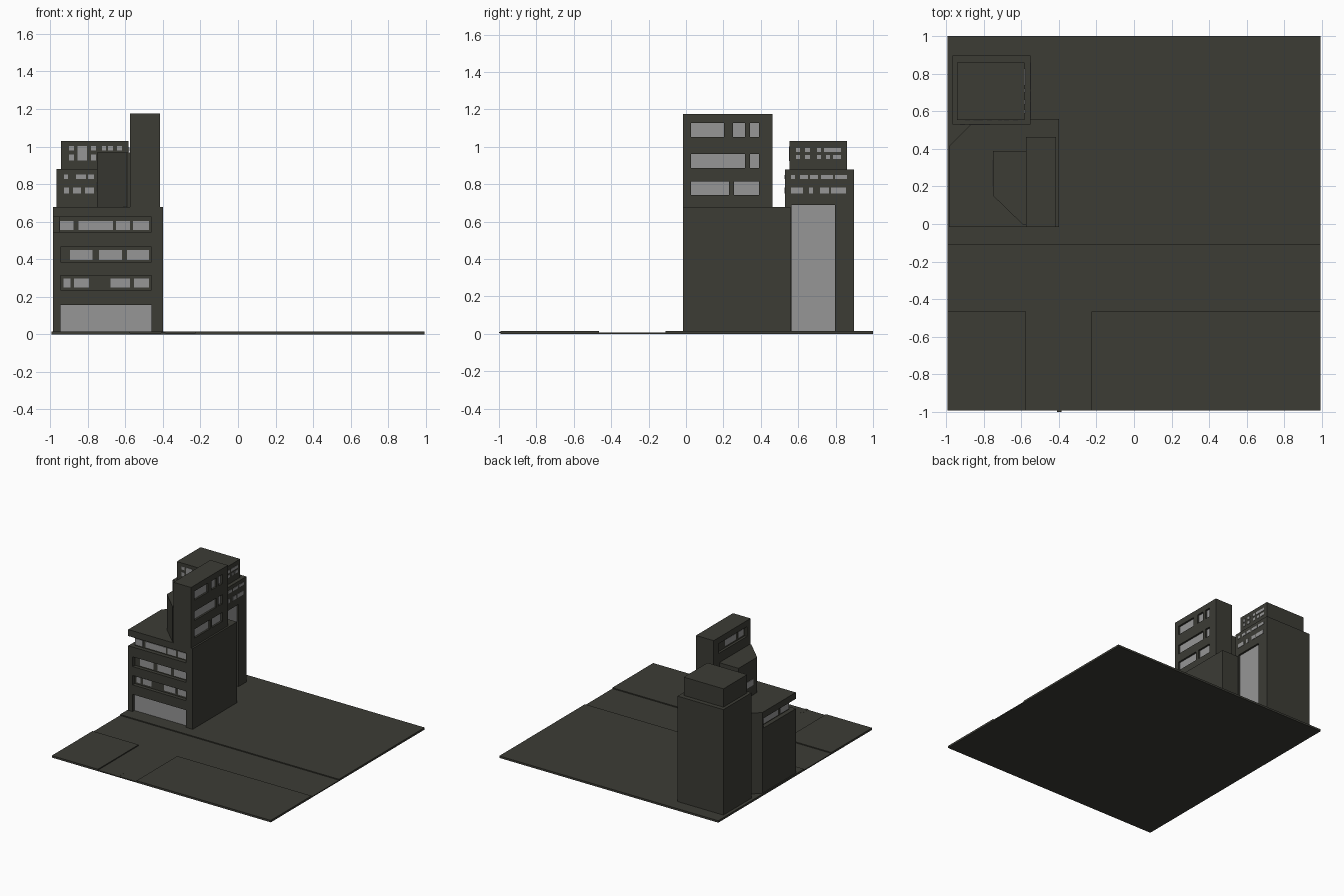
import bpy, bmesh

if "Cube" in bpy.data.objects:
    bpy.data.objects.remove(bpy.data.objects["Cube"])


def material(name, rgb):
    m = bpy.data.materials.new(name)
    m.diffuse_color = (*rgb, 1)
    m.use_nodes = True
    m.node_tree.nodes["Principled BSDF"].inputs["Base Color"].default_value = m.diffuse_color
    return m


DARK = material("dark concrete", (0.045, 0.045, 0.036))
GLASS = material("grey glass", (0.305, 0.305, 0.305))


def make(name, bm, mat):
    bmesh.ops.recalc_face_normals(bm, faces=bm.faces)
    me = bpy.data.meshes.new(name)
    bm.to_mesh(me)
    bm.free()
    if mat:
        me.materials.append(mat)
    ob = bpy.data.objects.new(name, me)
    bpy.context.collection.objects.link(ob)
    return ob


def add_box(bm, x0, x1, y0, y1, z0, z1):
    vs = bmesh.ops.create_cube(bm, size=1)["verts"]
    for v in vs:
        v.co = (x1 if v.co.x > 0 else x0, y1 if v.co.y > 0 else y0, z1 if v.co.z > 0 else z0)


def boxes(name, dims, mat):
    bm = bmesh.new()
    for d in dims:
        add_box(bm, *d)
    return make(name, bm, mat)


def prism(name, pts, z0, z1, mat):
    bm = bmesh.new()
    f = bm.faces.new([bm.verts.new((x, y, z0)) for x, y in pts])
    top = bmesh.ops.extrude_face_region(bm, geom=[f])["geom"]
    for v in top:
        if isinstance(v, bmesh.types.BMVert):
            v.co.z = z1
    return make(name, bm, mat)


def on_wall(side, plane, u0, u1, z0, z1, inner, outer):
    """Box on a wall, from `inner` deep to `outer` deep (negative = proud)."""
    if side == "front":
        return (u0, u1, plane + outer, plane + inner, z0, z1)
    if side == "left":
        return (plane + outer, plane + inner, u0, u1, z0, z1)
    return (plane - inner, plane - outer, u0, u1, z0, z1)


def row(spans, z0, z1):
    return [(a, b, z0, z1) for a, b in spans]


def glass(name, side, plane, rects, depth=0.0):
    boxes(name, [on_wall(side, plane, *r, depth + 0.002, depth - 0.003) for r in rects], GLASS)


def carve(ob, dims):
    cutter = boxes("cutter", dims, None)
    cutter.hide_render = True
    mod = ob.modifiers.new("recess", "BOOLEAN")
    mod.operation, mod.solver, mod.object = "DIFFERENCE", "EXACT", cutter
    mod.use_self = True
    bpy.context.view_layer.update()
    dg = bpy.context.evaluated_depsgraph_get()
    me = bpy.data.meshes.new_from_object(ob.evaluated_get(dg))
    ob.modifiers.clear()
    ob.data = me
    me.materials.clear()
    me.materials.append(DARK)
    me.polygons.foreach_set("material_index", [0] * len(me.polygons))
    bpy.data.objects.remove(cutter)


# street base with raised pavements around a T junction
boxes("road", [(-0.993, 0.993, -0.993, 1, 0, 0.008)], DARK)
boxes("pavements", [(-0.993, 0.993, -0.11, 1, 0.004, 0.016),
                    (-0.993, -0.575, -0.993, -0.465, 0.004, 0.016),
                    (-0.225, 0.993, -0.993, -0.465, 0.004, 0.016)], DARK)
boxes("road_marking", [(-0.41, -0.385, -1, -0.92, 0.006, 0.009)], DARK)

# front building, one back corner cut off
FY, G = -0.015, 0.012
front = prism("front_building", [(-0.985, FY), (-0.4, FY), (-0.4, 0.56), (-0.84, 0.56), (-0.985, 0.415)],
              G, 0.678, DARK)
bands = [(-0.945, -0.46, 0.385, 0.465), (-0.945, -0.46, 0.235, 0.312), (-0.945, -0.46, 0.016, 0.157)]
carve(front, [on_wall("front", FY, *b, 0.03, -0.05) for b in bands]
      + [(-1.1, -0.46, -0.1, FY + 0.035, 0.545, 0.625), (-1.1, -0.95, -0.09, 0.405, 0.545, 0.625)])
glass("shop_window", "front", FY, [(-0.945, -0.46, 0.016, 0.157)], 0.028)
glass("front_windows", "front", FY,
      row([(-0.895, -0.775), (-0.74, -0.617), (-0.59, -0.473)], 0.395, 0.45)
      + row([(-0.93, -0.893), (-0.872, -0.793), (-0.68, -0.575), (-0.553, -0.473)], 0.25, 0.296), 0.03)
top_row = row([(-0.948, -0.877), (-0.85, -0.665), (-0.649, -0.575), (-0.558, -0.473)], 0.555, 0.603)
glass("top_floor_windows", "front", FY, top_row, 0.035)
glass("top_floor_side_windows", "left", -0.985, row([(0.03, 0.14), (0.17, 0.37)], 0.555, 0.603), 0.035)

# narrow roof tower with recessed windows
roof = boxes("roof_tower", [(-0.575, -0.415, FY, 0.463, 0.67, 1.175)], DARK)
tower_win = (row([(0.027, 0.203), (0.25, 0.315), (0.342, 0.39)], 1.053, 1.127)
             + row([(0.027, 0.315), (0.342, 0.39)], 0.887, 0.962)
             + row([(0.027, 0.23), (0.257, 0.39)], 0.743, 0.816))
left_band = (0.03, 0.4, 1.045, 1.125)
carve(roof, [on_wall("right", -0.415, *r, 0.02, -0.05) for r in tower_win]
      + [on_wall("left", -0.575, *left_band, 0.02, -0.05)])
glass("roof_tower_windows", "right", -0.415, tower_win, 0.018)
glass("roof_tower_left_windows", "left", -0.575, row([(0.05, 0.12), (0.15, 0.29)], 1.06, 1.11), 0.02)

# lower angled block beside the roof tower
prism("roof_annex", [(-0.75, 0.15), (-0.59, -0.005), (-0.57, -0.005), (-0.57, 0.39), (-0.75, 0.39)],
      0.67, 0.967, DARK)
glass("roof_annex_window", "left", -0.75, [(0.2, 0.34, 0.76, 0.81)])

# back tower with a smaller upper storey
BX0, BX1, BY = -0.967, -0.552, 0.53
back = boxes("back_tower", [(BX0, BX1, BY, 0.897, G, 0.88)], DARK)
carve(back, [on_wall("right", BX1, 0.565, 0.797, 0.016, 0.69, 0.02, -0.05)])
boxes("back_tower_upper", [(-0.942, -0.582, 0.553, 0.86, 0.875, 1.03)], DARK)
glass("tall_glazing", "right", BX1, [(0.565, 0.797, 0.016, 0.69)], 0.018)
glass("back_tower_side_windows", "right", BX1,
      row([(0.561, 0.583), (0.61, 0.652), (0.663, 0.706), (0.722, 0.786), (0.797, 0.861)], 0.828, 0.85)
      + row([(0.561, 0.626), (0.658, 0.679), (0.717, 0.765), (0.775, 0.856)], 0.75, 0.782))
glass("back_tower_front_windows", "front", BY,
      row([(-0.926, -0.904), (-0.862, -0.809), (-0.798, -0.766)], 0.828, 0.85)
      + row([(-0.926, -0.899), (-0.878, -0.835), (-0.814, -0.766)], 0.75, 0.782))
glass("upper_side_windows", "right", -0.582,
      row([(0.588, 0.61), (0.636, 0.663), (0.7, 0.722), (0.738, 0.829)], 0.973, 0.995)
      + row([(0.588, 0.61), (0.636, 0.663), (0.7, 0.722), (0.749, 0.77), (0.786, 0.829)], 0.935, 0.957))
glass("upper_front_windows", "front", 0.553,
      row([(-0.899, -0.872), (-0.782, -0.755), (-0.723, -0.702), (-0.691, -0.665), (-0.644, -0.617)], 0.978, 1.003)
      + row([(-0.899, -0.872), (-0.782, -0.755)], 0.925, 0.957)
      + [(-0.856, -0.803, 0.925, 1.003)])
